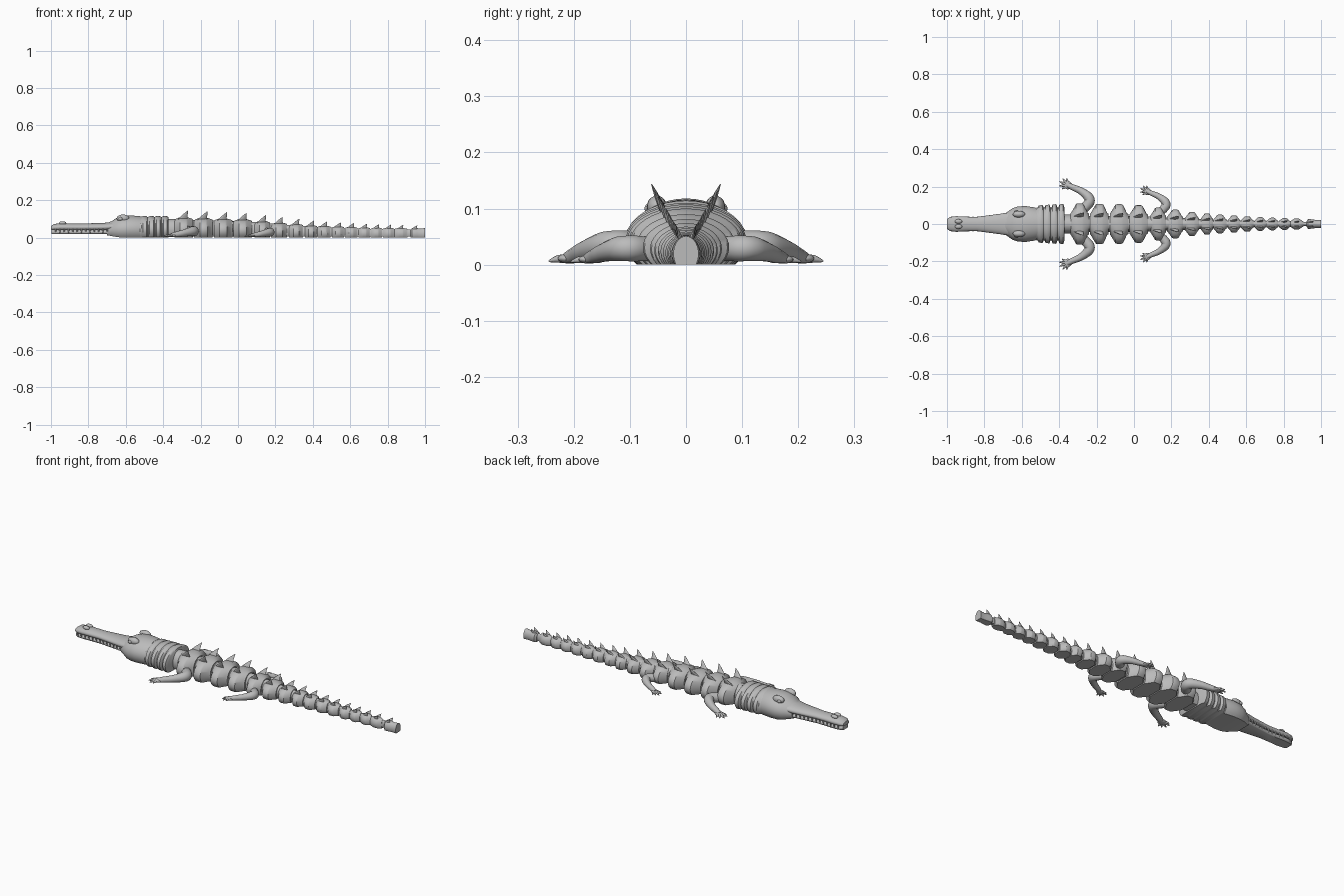
import bpy, bmesh, math
from mathutils import Vector

cube = bpy.data.objects.get("Cube")
if cube:
    bpy.data.objects.remove(cube, do_unlink=True)

grey = bpy.data.materials.new("stone_grey")
grey.use_nodes = True
grey.diffuse_color = (0.5, 0.5, 0.5, 1)
grey.node_tree.nodes["Principled BSDF"].inputs["Base Color"].default_value = (0.5, 0.5, 0.5, 1)


def lerp(table, x):
    """Linear lookup in a short list of (x, value) pairs."""
    for (a, u), (b, v) in zip(table, table[1:]):
        if x <= b:
            return u + (v - u) * max(0, (x - a) / (b - a))
    return table[-1][1]


def finish(bm, name, angle=35):
    bmesh.ops.recalc_face_normals(bm, faces=bm.faces)
    mesh = bpy.data.meshes.new(name)
    bm.to_mesh(mesh)
    bm.free()
    obj = bpy.data.objects.new(name, mesh)
    bpy.context.collection.objects.link(obj)
    mesh.materials.append(grey)
    bpy.ops.object.select_all(action='DESELECT')
    obj.select_set(True)
    bpy.context.view_layer.objects.active = obj
    bpy.ops.object.shade_smooth_by_angle(angle=math.radians(angle))
    return obj


def skin(bm, rings):
    """Bridge a row of equal point rings and cap both ends."""
    loops = [[bm.verts.new(p) for p in ring] for ring in rings]
    for a, b in zip(loops, loops[1:]):
        for i in range(len(a)):
            j = (i + 1) % len(a)
            bm.faces.new((a[i], a[j], b[j], b[i]))
    bm.faces.new(loops[0])
    bm.faces.new(loops[-1])


def dome(x, half, top, base=0.0, n=28):
    """Flat-bottomed dome outline across the body."""
    h, ring = top - base, []
    for i in range(n + 1):
        t = math.radians(-37 + 254 * i / n)
        s = math.sin(t)
        z = 0.38 * h + (0.62 * h * s if s > 0 else 0.63 * h * s)
        ring.append((x, half * math.cos(t), max(base, base + z)))
    return ring


def loft(name, stations, angle=35):
    bm = bmesh.new()
    skin(bm, [dome(*s) for s in stations])
    return finish(bm, name, angle)


def tube(bm, points, radii, flat=1.0, steps=6, n=14):
    """Rounded limb along a smooth path, resting on the ground."""
    pts = [Vector(p) for p in points]
    samples = []
    for i in range(len(pts) - 1):
        p0, p1, p2 = pts[max(i - 1, 0)], pts[i], pts[i + 1]
        p3 = pts[min(i + 2, len(pts) - 1)]
        for k in range(steps + (i == len(pts) - 2)):
            t = k / steps
            p = 0.5 * (2 * p1 + (p2 - p0) * t + (2 * p0 - 5 * p1 + 4 * p2 - p3) * t * t
                       + (3 * p1 - p0 - 3 * p2 + p3) * t ** 3)
            samples.append((p, radii[i] + (radii[i + 1] - radii[i]) * t))
    rings = []
    for i, (p, r) in enumerate(samples):
        d = (samples[min(i + 1, len(samples) - 1)][0] - samples[max(i - 1, 0)][0]).normalized()
        side = d.cross(Vector((0, 0, 1))).normalized()
        up = side.cross(d)
        ring = []
        for k in range(n):
            a = math.tau * k / n
            q = p + side * r * math.cos(a) + up * r * flat * math.sin(a)
            q.z = max(q.z, 0.003)
            ring.append(q)
        rings.append(ring)
    skin(bm, rings)


def ball(bm, centre, size):
    made = bmesh.ops.create_uvsphere(bm, u_segments=16, v_segments=10, radius=1)
    for v in made["verts"]:
        v.co = Vector([c + q * s for c, q, s in zip(centre, v.co, size)])


# Head: upper jaw runs into the skull
snout = [(-1, 0.026), (-0.985, 0.037), (-0.95, 0.042), (-0.9, 0.039), (-0.84, 0.038),
         (-0.72, 0.054), (-0.68, 0.06)]
upper = [(-1, 0.062), (-0.985, 0.072), (-0.93, 0.08), (-0.89, 0.074), (-0.72, 0.078), (-0.68, 0.083)]
loft("upper_jaw", [(x, w, lerp(upper, x), 0.042) for x, w in snout] + [(-0.64, 0.07, 0.09, 0.042)])
loft("lower_jaw", [(x + 0.004, w * 0.9, 0.046, 0.018) for x, w in snout] + [(-0.64, 0.07, 0.046, 0.012)])
loft("skull", [(-0.7, 0.05, 0.078, 0.012), (-0.675, 0.066, 0.088, 0.008), (-0.65, 0.084, 0.104, 0.003),
               (-0.62, 0.094, 0.115), (-0.58, 0.096, 0.118), (-0.54, 0.09, 0.116), (-0.515, 0.084, 0.113)])

# Neck with folded collars
neck = [(-0.53, 0.085, 0.113)]
for i in range(4):
    x = -0.515 + i * 0.037
    neck += [(x, 0.088, 0.112), (x + 0.006, 0.099 + 0.002 * i, 0.115),
             (x + 0.025, 0.102 + 0.002 * i, 0.114), (x + 0.032, 0.088, 0.11)]
loft("neck", neck, 50)

# Brows, eyes and nostrils
bm = bmesh.new()
for s in (-1, 1):
    ball(bm, (-0.615, s * 0.052, 0.103), (0.034, 0.018, 0.02))
    ball(bm, (-0.628, s * 0.066, 0.1), (0.011, 0.008, 0.009))
    ball(bm, (-0.938, s * 0.014, 0.077), (0.02, 0.012, 0.01))
finish(bm, "eyes_and_nostrils")

# Teeth along both edges of the snout
bm = bmesh.new()
for i in range(13):
    x = -0.975 + i * 0.023
    for s in (-1, 1):
        y = s * lerp(snout, x) * 0.9
        skin(bm, [[(x + r * math.cos(a), y + r * math.sin(a), z)
                   for a in [math.tau * k / 6 for k in range(6)]]
                  for z, r in ((0.046, 0.005), (0.036, 0.004), (0.025, 0.001))])
finish(bm, "teeth")

# Jointed body and tail segments, each with a pair of back spines
centres = [-0.29, -0.185, -0.08, 0.025, 0.13, 0.22, 0.31, 0.39, 0.46,
           0.535, 0.605, 0.675, 0.74, 0.805, 0.87, 0.945]
widths = [(-0.3, 0.11), (-0.08, 0.106), (0.03, 0.1), (0.13, 0.088), (0.22, 0.077),
          (0.31, 0.064), (0.46, 0.05), (0.7, 0.035), (1, 0.024)]
tops = [(-0.4, 0.113), (-0.2, 0.108), (0.03, 0.1), (0.2, 0.083), (0.4, 0.067), (0.7, 0.055), (1, 0.05)]
for i, x in enumerate(centres):
    w, h = lerp(widths, x), lerp(tops, x)
    p = (centres[i + 1] if i < 15 else 1.0) - x
    if i == 15:
        stations = [(-0.4, 0.6, 0.85), (-0.25, 1, 1), (0.2, 0.95, 1), (0.5, 0.8, 0.93), (1.0, 0.86, 1)]
    else:
        stations = [(-0.47, 0.52, 0.86), (-0.42, 0.58, 0.9), (-0.18, 0.98, 0.99), (-0.1, 1, 1),
                    (0.12, 1, 1), (0.2, 0.96, 0.98), (0.4, 0.55, 0.92), (0.47, 0.5, 0.88)]
    loft(f"segment_{i + 1}", [(x + p * f, w * a, h * b) for f, a, b in stations])
    # Hinge tongue reaching into the next segment
    if i < 15:
        loft(f"hinge_{i + 1}", [(x + p * f, w * 0.4, h * 0.84, 0.006) for f in (0.3, 0.75)])
    bm = bmesh.new()
    k = 0.4 + 0.6 * h / 0.11 if i < 10 else h / 0.085
    for s in (-1, 1):
        rings = []
        for t, length, thick in ((0, 0.03, 0.008), (0.4, 0.019, 0.006), (0.75, 0.009, 0.0035), (1, 0.001, 0.0007)):
            cy = w * 0.34 + t * w * 0.22
            cz = h * 0.82 + t * (h * 0.18 + lerp([(-0.3, 0.034), (0.2, 0.03), (0.5, 0.02), (1, 0.014)], x))
            cx = x - 0.008 * k + 0.03 * k * t ** 1.3
            rings.append([(cx + k * length * math.cos(a), s * (cy + k * thick * math.sin(a)), cz)
                          for a in [math.tau * j / 10 for j in range(10)]])
        skin(bm, rings)
    finish(bm, f"spines_{i + 1}", 50)
# Neck hinge
loft("neck_hinge", [(x, 0.05, 0.098, 0.006) for x in (-0.41, -0.29)])


# Legs with splayed toes
def leg(name, s, ox, oy, k):
    path = [(0.06, -0.05, 0.032), (0.105, 0.0, 0.034), (0.1, 0.03, 0.033), (0.06, 0.062, 0.025),
            (0.02, 0.08, 0.017), (-0.012, 0.095, 0.01)]
    radii = [0.024, 0.028, 0.026, 0.019, 0.016, 0.013]
    bm = bmesh.new()
    place = lambda p: (ox + p[0] * k, s * (oy + p[1] * k), p[2] * k)
    tube(bm, [place(p) for p in path], [r * k for r in radii])
    ball(bm, place((-0.008, 0.092, 0.011)), (0.022 * k, 0.022 * k, 0.009 * k))
    for degrees, reach in ((100, 0.038), (128, 0.046), (156, 0.05), (184, 0.047), (212, 0.038)):
        a = math.radians(degrees)
        c, e = math.cos(a), math.sin(a)
        tube(bm, [place((-0.008 + c * d, 0.092 + e * d, z))
                  for d, z in ((0.004, 0.011), (reach * 0.6, 0.01), (reach, 0.006))],
             [0.009 * k, 0.0065 * k, 0.0015 * k], steps=3, n=8)
    finish(bm, name, 60)


for side, s in (("left", -1), ("right", 1)):
    leg(f"front_{side}_leg", s, -0.345, 0.115, 1.0)
    leg(f"rear_{side}_leg", s, 0.08, 0.095, 0.85)
